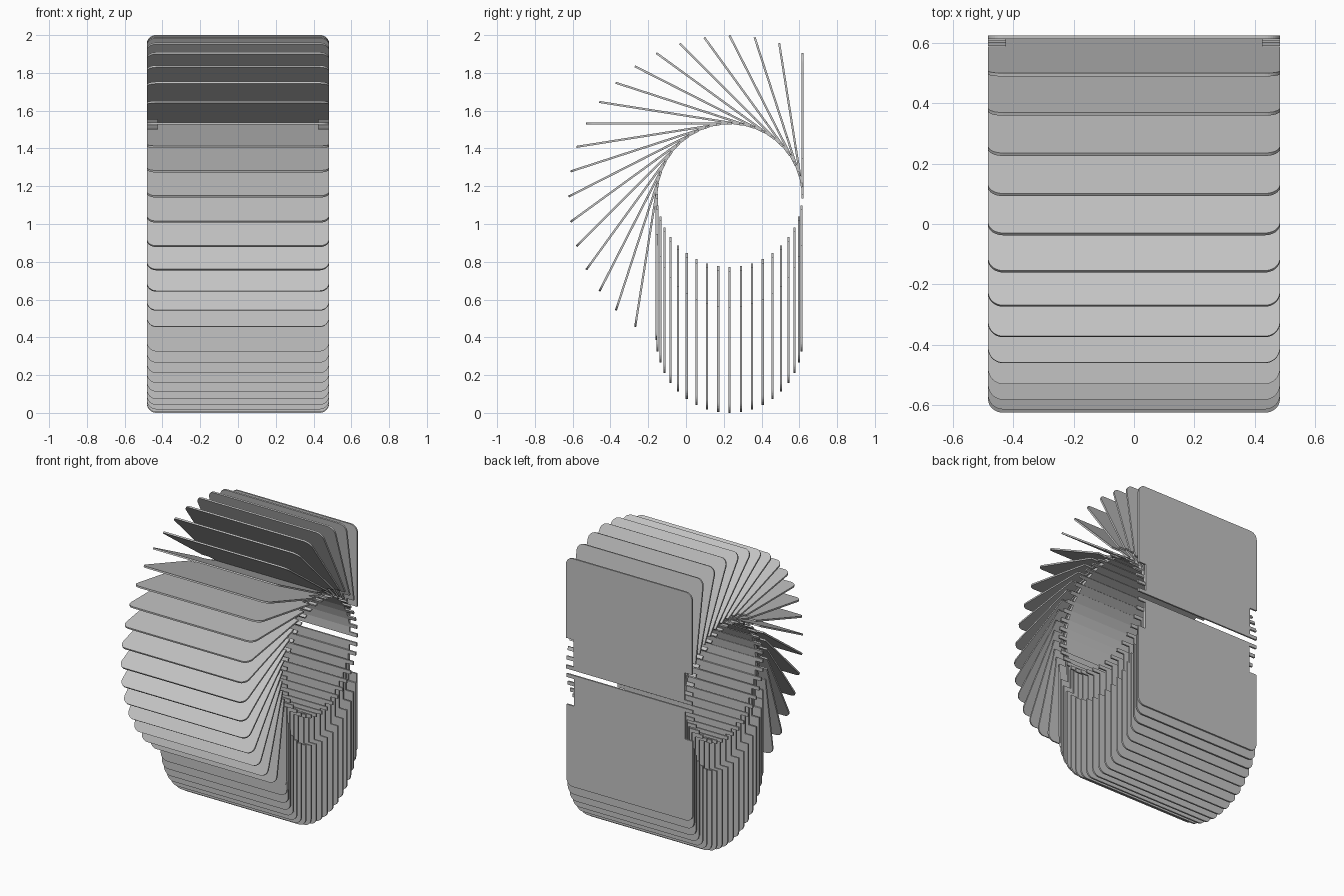
import bpy, bmesh
from math import sin, cos, pi, radians

cube = bpy.data.objects.get("Cube")
if cube:
    bpy.data.objects.remove(cube, do_unlink=True)

COUNT = 40                  # flaps around the drum
RADIUS = 0.386              # pivot circle
CENTRE_Y, CENTRE_Z = 0.231, 1.146
HALF_W, LENGTH, THICK = 0.4825, 0.76, 0.011
PIN, NOTCH_DEPTH, NOTCH_END = 0.012, 0.057, 0.2
CORNER = 0.05

grey = bpy.data.materials.new("flap_grey")
grey.use_nodes = True
colour = (0.55, 0.55, 0.55, 1)
grey.diffuse_color = colour
grey.node_tree.nodes["Principled BSDF"].inputs["Base Color"].default_value = colour


def flap_mesh():
    """Card with rounded tip, side notches and pivot pins; pivot at the origin."""
    inner = HALF_W - NOTCH_DEPTH
    half = [(HALF_W, -PIN), (HALF_W, PIN), (inner, PIN),
            (inner, NOTCH_END), (HALF_W, NOTCH_END)]
    for i in range(9):
        a = i / 8 * pi / 2
        half.append((HALF_W - CORNER + CORNER * cos(a),
                     LENGTH - CORNER + CORNER * sin(a)))
    outline = half + [(-x, z) for x, z in reversed(half)]

    bm = bmesh.new()
    face = bm.faces.new([bm.verts.new((x, -THICK / 2, z)) for x, z in outline])
    ext = bmesh.ops.extrude_face_region(bm, geom=[face])
    moved = [g for g in ext["geom"] if isinstance(g, bmesh.types.BMVert)]
    bmesh.ops.translate(bm, verts=moved, vec=(0, THICK, 0))
    bmesh.ops.recalc_face_normals(bm, faces=bm.faces)
    mesh = bpy.data.meshes.new("flap")
    bm.to_mesh(mesh)
    bm.free()
    mesh.materials.append(grey)
    return mesh


mesh = flap_mesh()

# First half of the ring fans out tangentially, second half hangs straight down
for k in range(COUNT):
    angle = radians(360 / COUNT * k)
    fanned = k < COUNT // 2
    name = "fanned_flap" if fanned else "hanging_flap"
    flap = bpy.data.objects.new(f"{name}_{k + 1:02d}", mesh)
    flap.location = (0, CENTRE_Y + RADIUS * cos(angle), CENTRE_Z + RADIUS * sin(angle))
    flap.rotation_euler.x = angle if fanned else pi
    bpy.context.collection.objects.link(flap)
